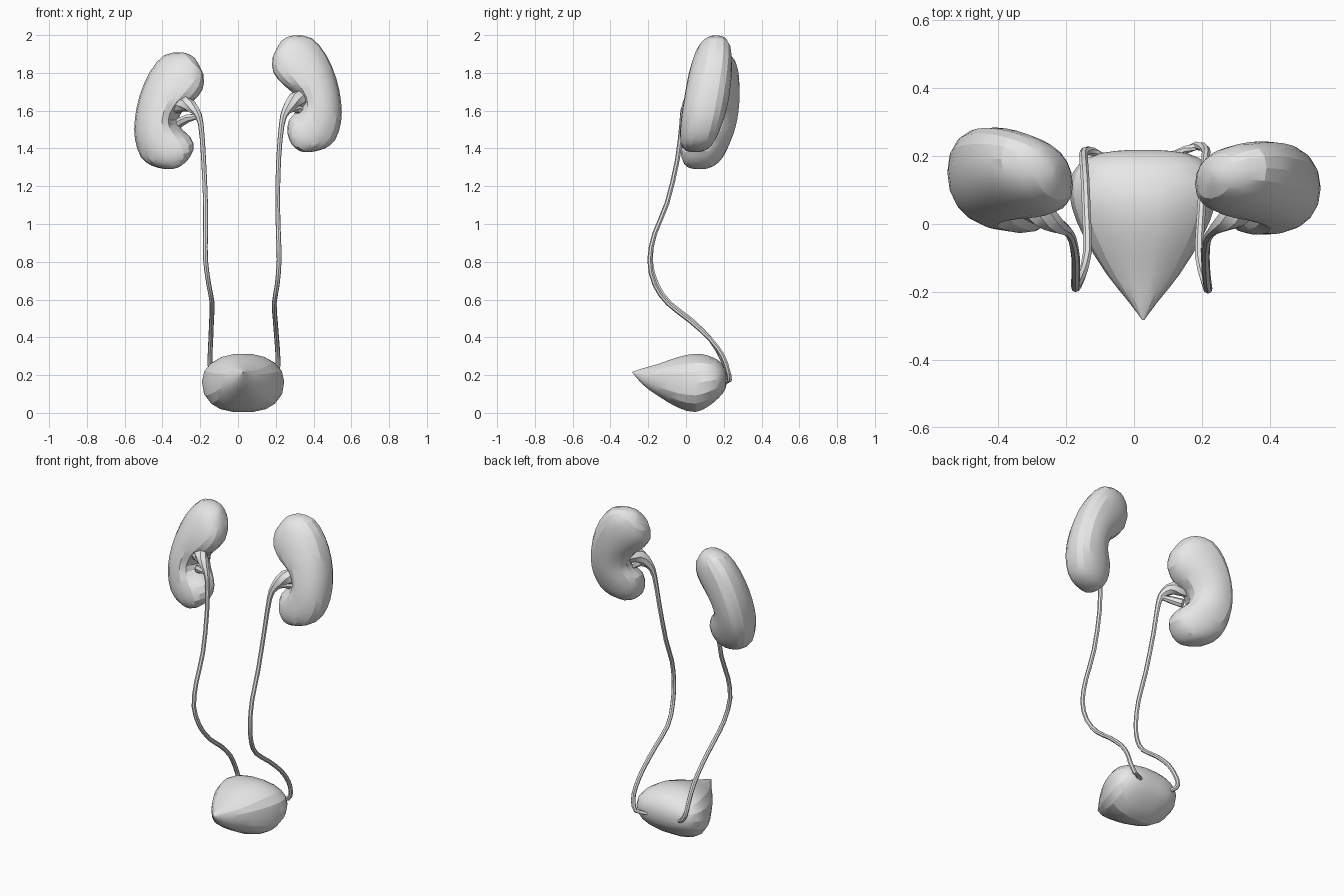
import bpy, bmesh, math
from mathutils import Vector

if "Cube" in bpy.data.objects:
    bpy.data.objects.remove(bpy.data.objects["Cube"])

grey = bpy.data.materials.new("pale grey")
grey.diffuse_color = (0.8, 0.8, 0.8, 1)
grey.use_nodes = True
grey.node_tree.nodes["Principled BSDF"].inputs["Base Color"].default_value = grey.diffuse_color


def smooth_rows(rows, n):
    """Catmull-Rom interpolation of tuples, n steps per span."""
    out = []
    for i in range(len(rows) - 1):
        a, b, c, d = (rows[max(i - 1, 0)], rows[i], rows[i + 1],
                      rows[min(i + 2, len(rows) - 1)])
        for k in range(n):
            t = k / n
            out.append(tuple(0.5 * (2 * q + (r - p) * t + (2 * p - 5 * q + 4 * r - s) * t * t
                                    + (3 * q - p - 3 * r + s) * t ** 3)
                             for p, q, r, s in zip(a, b, c, d)))
    out.append(tuple(rows[-1]))
    return out


def fuller(v, e):
    """Bulge a circle towards a rounded box."""
    return math.copysign(abs(v) ** e, v)


def loft(name, rings, smooth=35):
    """Skin closed rings and cap both ends."""
    bm = bmesh.new()
    vr = [[bm.verts.new(p) for p in r] for r in rings]
    m = len(vr[0])
    for a, b in zip(vr, vr[1:]):
        for i in range(m):
            j = (i + 1) % m
            bm.faces.new((a[i], a[j], b[j], b[i]))
    bm.faces.new(vr[0])
    bm.faces.new(vr[-1])
    bmesh.ops.recalc_face_normals(bm, faces=bm.faces)
    me = bpy.data.meshes.new(name)
    bm.to_mesh(me)
    bm.free()
    me.materials.append(grey)
    ob = bpy.data.objects.new(name, me)
    bpy.context.collection.objects.link(ob)
    bpy.ops.object.select_all(action='DESELECT')
    ob.select_set(True)
    bpy.context.view_layer.objects.active = ob
    bpy.ops.object.shade_smooth_by_angle(angle=math.radians(smooth))
    return ob


def tube(name, pts, sides=7, steps=2):
    """Tube through (x, y, z, radius) points."""
    rows = smooth_rows(pts, steps)
    P = [Vector(r[:3]) for r in rows]
    rings = []
    for i, r in enumerate(rows):
        t = (P[min(i + 1, len(P) - 1)] - P[max(i - 1, 0)]).normalized()
        u = t.cross(Vector((1, 0, 0))).normalized()
        v = t.cross(u)
        rings.append([P[i] + r[3] * (u * math.cos(a) + v * math.sin(a))
                      for a in (2 * math.pi * k / sides for k in range(sides))])
    return loft(name, rings)


# Kidney stations: inner edge x, z; outer edge x, z; half depth; hilum dent
KIDNEY = [
    (.228, 1.968, .240, 1.978, .010, 0),
    (.184, 1.885, .293, 1.999, .064, 0),
    (.188, 1.800, .390, 1.984, .094, 0),
    (.242, 1.735, .466, 1.896, .110, 0),
    (.286, 1.685, .521, 1.770, .117, .18),
    (.306, 1.640, .546, 1.645, .118, .30),
    (.297, 1.595, .546, 1.542, .114, .18),
    (.270, 1.550, .515, 1.446, .104, 0),
    (.262, 1.480, .456, 1.398, .088, 0),
    (.285, 1.420, .377, 1.380, .058, 0),
    (.323, 1.388, .335, 1.384, .010, 0),
]


def kidney(name, side, dz, deep, low, y_at, sides=18):
    """low widens the lower lobe towards the middle of the body."""
    rings = []
    for xi, zi, xo, zo, dep, dent in smooth_rows(KIDNEY, 2):
        xi -= low * max(0, 1 - abs(zi - 1.5) / .13)
        ring = []
        for k in range(sides):
            a = 2 * math.pi * k / sides
            r = 1 - dent * max(0, math.cos(a - math.pi - .5)) ** 6
            c, s = r * fuller(math.cos(a), .9), r * fuller(math.sin(a), .9)
            x = side * ((xi + xo) / 2 + (xo - xi) / 2 * c)
            z = (zi + zo) / 2 + (zo - zi) / 2 * c + dz
            ring.append((x, y_at(x, z) + deep * dep * s, z))
        rings.append(ring)
    return loft(name, rings, 20)


kidney("left_kidney", 1, 0, 1, 0,
       lambda x, z: .107 + .1 * (x - .37) + .19 * (z - 1.69))
kidney("right_kidney", -1, -.09, 1.13, .03,
       lambda x, z: .13 - .23 * (x + .37) + .19 * (z - 1.6))

# Ureters, widening at the top into the renal pelvis
tube("left_ureter", [
    (.345, .07, 1.665, .045), (.30, .03, 1.655, .042), (.255, -.002, 1.60, .025),
    (.232, -.02, 1.53, .015), (.215, -.045, 1.34, .013), (.21, -.10, 1.11, .013),
    (.214, -.165, .95, .013), (.218, -.192, .81, .013), (.208, -.165, .68, .013),
    (.192, -.095, .58, .013), (.197, .02, .49, .013), (.205, .13, .39, .013),
    (.211, .195, .30, .013), (.21, .22, .23, .013), (.185, .23, .175, .013),
    (.12, .205, .165, .011)])
tube("right_ureter", [
    (-.335, .07, 1.625, .040), (-.275, .03, 1.635, .040), (-.225, -.005, 1.60, .025),
    (-.197, -.02, 1.53, .015), (-.182, -.045, 1.34, .013), (-.172, -.10, 1.11, .013),
    (-.172, -.165, .95, .013), (-.172, -.188, .81, .013), (-.155, -.155, .68, .013),
    (-.137, -.085, .58, .013), (-.14, .03, .49, .013), (-.144, .13, .39, .013),
    (-.148, .185, .30, .013), (-.146, .213, .23, .013), (-.12, .212, .19, .013),
    (-.08, .19, .165, .011)])

# Short branches from the hilum to the pelvis
tube("left_pelvis_branch", [(.33, .06, 1.605, .026), (.29, .025, 1.615, .022),
                            (.245, -.01, 1.585, .013)])
tube("right_pelvis_branch", [(-.31, .06, 1.535, .026), (-.265, .015, 1.56, .022),
                             (-.21, -.012, 1.57, .013)])

# Bladder: y, half width, low z, high z along its length, pointed at the front
BLADDER = [
    (-.283, .003, .212, .218), (-.23, .042, .150, .236), (-.15, .106, .090, .259),
    (-.04, .174, .025, .298), (.05, .210, .003, .315), (.12, .217, .034, .304),
    (.175, .190, .080, .277), (.208, .130, .125, .235), (.218, .04, .17, .195),
]
rings = []
for y, w, lo, hi in smooth_rows(BLADDER, 2):
    ring = []
    for k in range(18):
        a = 2 * math.pi * k / 18
        e = .9 if math.sin(a) > 0 else .8
        ring.append((.027 + w * fuller(math.cos(a), e), y,
                     (lo + hi) / 2 + (hi - lo) / 2 * fuller(math.sin(a), e)))
    rings.append(ring)
loft("bladder", rings, 20)
